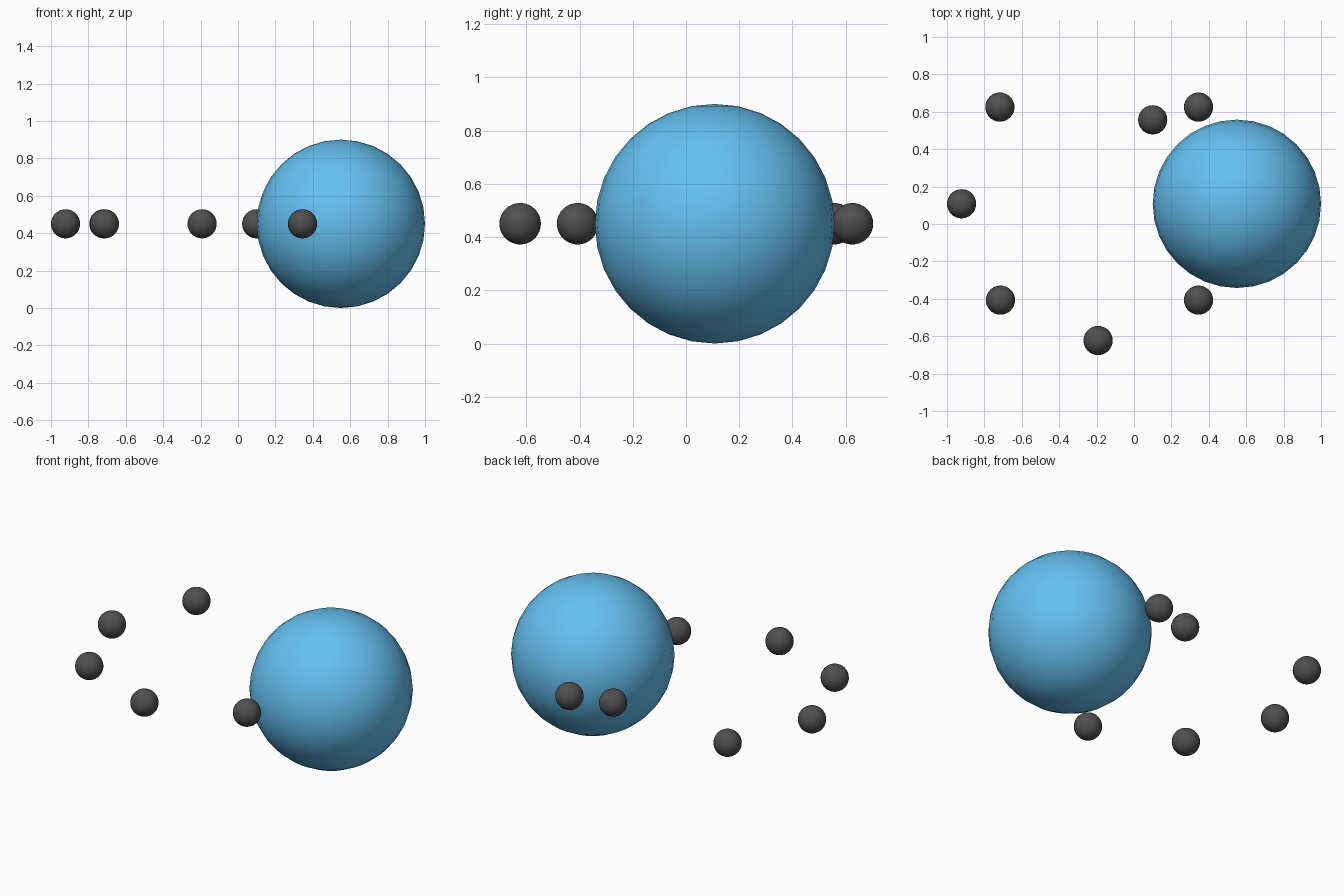
import bpy

if "Cube" in bpy.data.objects:
    bpy.data.objects.remove(bpy.data.objects["Cube"])

Z = 0.45  # all spheres share one centre height


def material(name, color):
    m = bpy.data.materials.new(name)
    m.diffuse_color = color
    m.use_nodes = True
    m.node_tree.nodes["Principled BSDF"].inputs["Base Color"].default_value = m.diffuse_color
    return m


def ball(name, x, y, radius, mat):
    bpy.ops.mesh.primitive_uv_sphere_add(
        segments=32, ring_count=16, radius=radius, location=(x, y, Z))
    ob = bpy.context.object
    ob.name = name
    ob.data.materials.append(mat)
    bpy.ops.object.shade_smooth()
    return ob


blue = material("blue", (0.13, 0.53, 0.88, 1))
dark = material("dark_grey", (0.08, 0.08, 0.08, 1))

# Large sphere
ball("large_sphere", 0.55, 0.108, 0.45, blue)

# Ring of small spheres, clockwise from the back right
spots = [(0.345, 0.625), (0.10, 0.557), (-0.717, 0.625), (-0.922, 0.108),
         (-0.714, -0.407), (-0.192, -0.623), (0.345, -0.407)]
for i, (x, y) in enumerate(spots, 1):
    ball(f"small_sphere_{i}", x, y, 0.078, dark)
